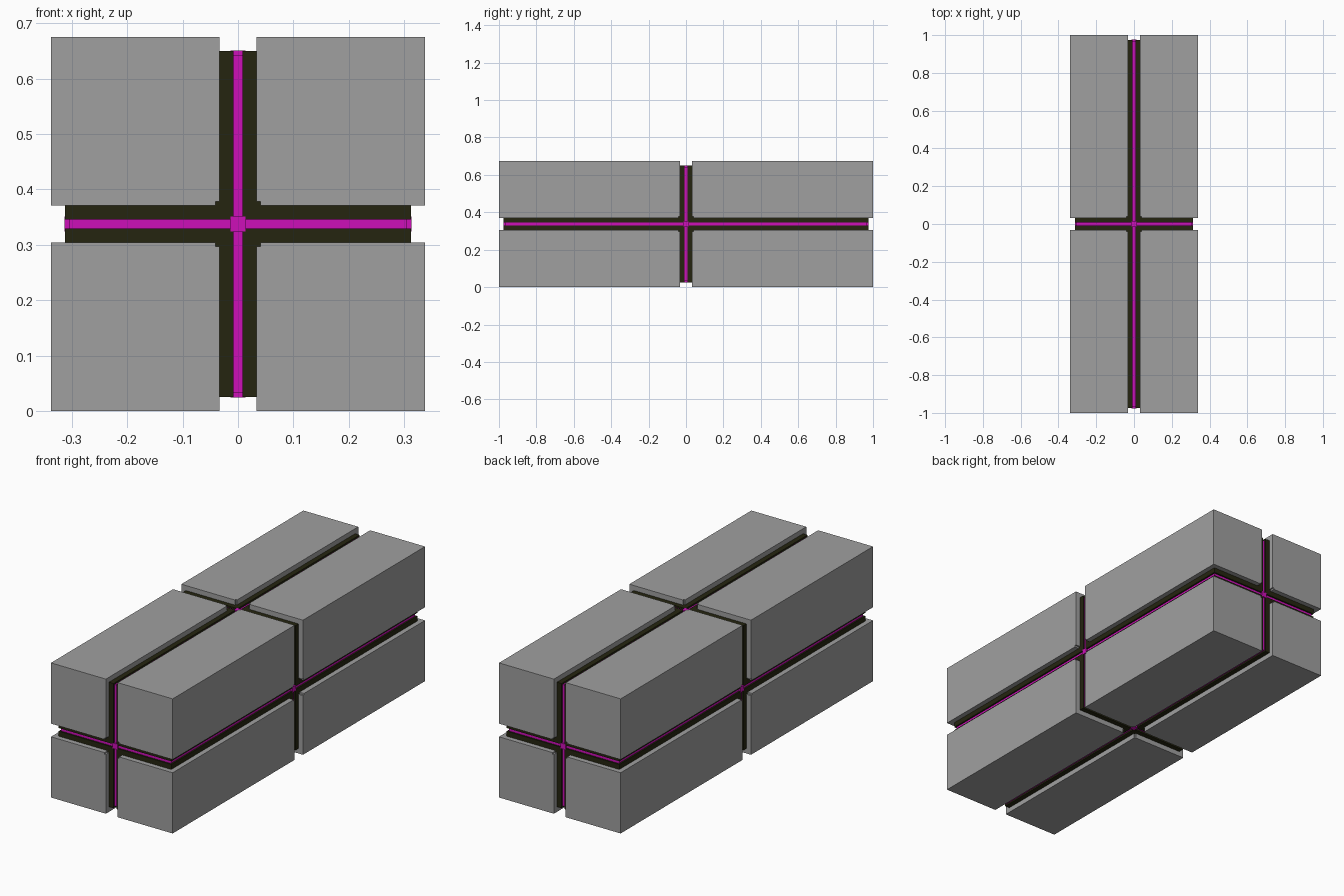
import bpy, bmesh
from mathutils import Vector

if "Cube" in bpy.data.objects:
    bpy.data.objects.remove(bpy.data.objects["Cube"])

H = (0.3375, 1.0, 0.3375)        # half size of the whole body
GAP, INSET, SLIT, NOTCH = 0.033, 0.025, 0.008, 0.041
CORE = tuple(h - INSET for h in H)
CENTRE = Vector((0, 0, H[2]))


def material(name, rgb):
    m = bpy.data.materials.new(name)
    m.diffuse_color = (*rgb, 1)
    m.use_nodes = True
    m.node_tree.nodes["Principled BSDF"].inputs["Base Color"].default_value = m.diffuse_color
    return m


GREY = material("grey", (0.35, 0.35, 0.35))
DARK = material("dark olive", (0.018, 0.018, 0.005))
PINK = material("magenta", (0.61, 0.005, 0.48))


def boxes(name, spans, mat):
    """One object made of boxes, each given by low and high corners."""
    bm = bmesh.new()
    for lo, hi in spans:
        geo = bmesh.ops.create_cube(bm, size=1)["verts"]
        for v in geo:
            v.co = Vector([lo[i] if v.co[i] < 0 else hi[i] for i in range(3)])
    me = bpy.data.meshes.new(name)
    bm.to_mesh(me)
    bm.free()
    me.materials.append(mat)
    ob = bpy.data.objects.new(name, me)
    ob.location = CENTRE
    bpy.context.collection.objects.link(ob)
    return ob


def mirror_all(ob):
    m = ob.modifiers.new("mirror", "MIRROR")
    m.use_axis = (True, True, True)
    m.use_mirror_merge = False


def along(axis, long, cross):
    """Vector with one value along an axis and another across it."""
    return [long if i == axis else cross for i in range(3)]


# Outer armour: one block, inner edges notched, mirrored to eight
block = boxes("outer_block", [((GAP,) * 3, H)], GREY)
cutters = []
for a in range(3):
    c = boxes("notch_cutter", [(along(a, -1.5, -NOTCH), along(a, 1.5, NOTCH))], GREY)
    c.hide_render = True
    cutters.append(c)
    b = block.modifiers.new("notch", "BOOLEAN")
    b.operation, b.solver, b.object = "DIFFERENCE", "EXACT", c
bpy.context.view_layer.objects.active = block
block.select_set(True)
for m in [m.name for m in block.modifiers]:
    bpy.ops.object.modifier_apply(modifier=m)
for c in cutters:
    bpy.data.objects.remove(c)
mirror_all(block)

# Dark core: plates along each gap and bars along each axis, with a thin slit left open
spans = []
for a in range(3):
    spans.append(((SLIT,) * 3, [GAP if i == a else CORE[i] for i in range(3)]))
    spans.append(((SLIT,) * 3, along(a, CORE[a], NOTCH)))
mirror_all(boxes("dark_core", spans, DARK))

# Glowing sheets in the slits, slightly recessed
for a, name in enumerate(("lengthwise_sheet", "middle_sheet", "level_sheet")):
    hi = [SLIT if i == a else CORE[i] - 0.008 for i in range(3)]
    boxes(name, [([-v for v in hi], hi)], PINK)

# Glowing rods showing at the centre of every side
for a, name in enumerate(("cross_rod", "long_rod", "upright_rod")):
    hi = along(a, CORE[a] + 0.0006, 0.0135)
    boxes(name, [([-v for v in hi], hi)], PINK)
